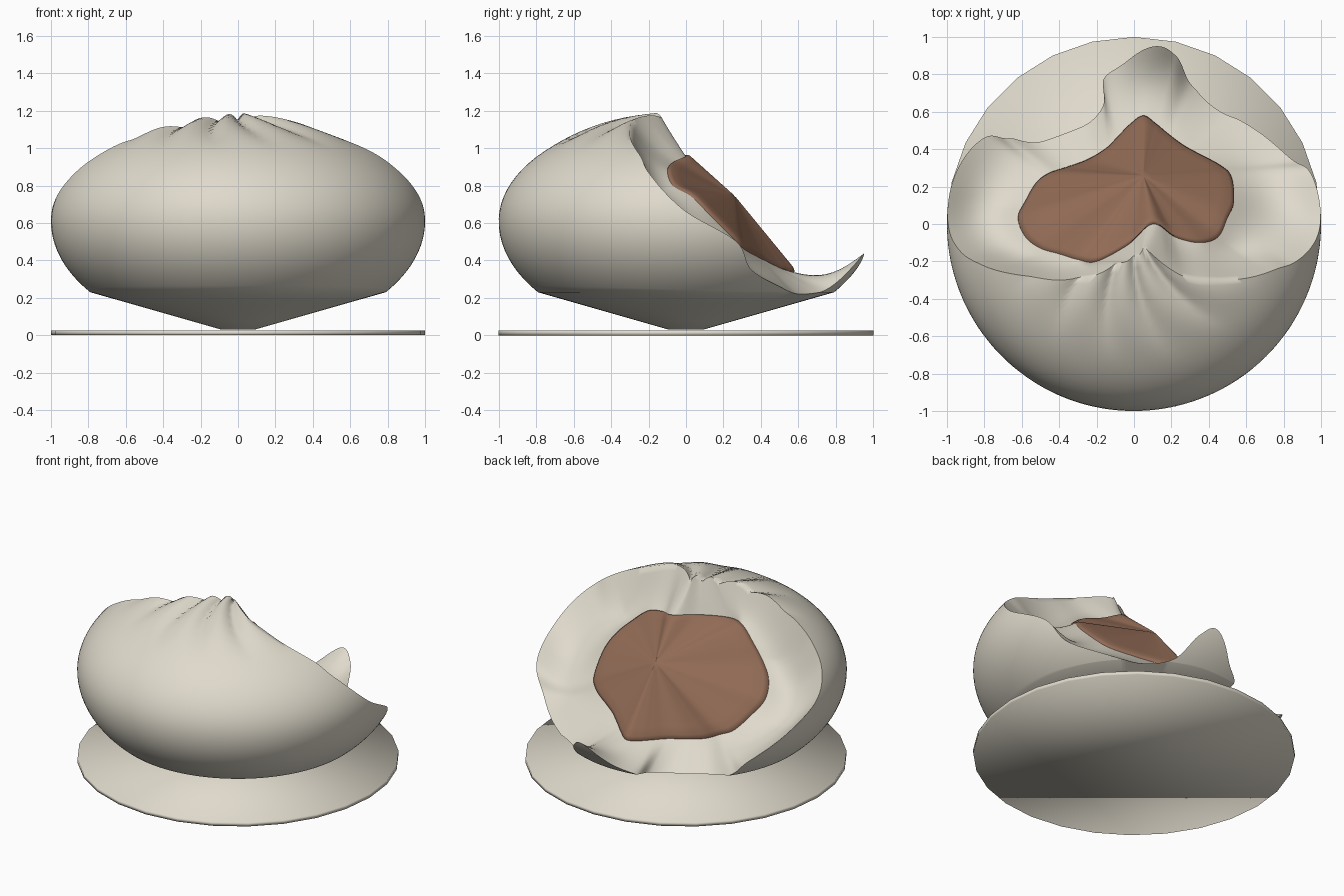
import bpy, bmesh, math
from mathutils import Vector

if "Cube" in bpy.data.objects:
    bpy.data.objects.remove(bpy.data.objects["Cube"])


def material(name, rgb):
    m = bpy.data.materials.new(name)
    m.diffuse_color = (*rgb, 1)
    m.use_nodes = True
    m.node_tree.nodes["Principled BSDF"].inputs["Base Color"].default_value = m.diffuse_color
    return m


cream = material("cream_dough", (0.74, 0.70, 0.60))
brown = material("brown_filling", (0.28, 0.145, 0.09))

# bite controls: rim azimuth (deg), rim height angle, matching filling edge x, y, z
BITE = [
    (-63, 1.41, .10, .00, .955), (-45, 1.16, .22, -.07, .92),
    (-33.7, 1.0, .35, -.10, .88), (-18.8, .68, .45, -.07, .80),
    (-13, .474, .50, .03, .74), (0, .09, .535, .12, .65),
    (15.9, -.178, .52, .25, .52), (22.7, -.433, .46, .31, .46),
    (37.3, -.60, .33, .38, .42), (53, -.69, .26, .42, .40),
    (68, -.63, .18, .48, .37), (76, -.385, .12, .53, .35),
    (82.8, -.29, .05, .575, .335), (93.3, -.53, -.02, .53, .33),
    (101.6, -.65, -.08, .47, .33), (105, -.79, -.15, .40, .33),
    (118, -.843, -.25, .34, .33), (138.7, -.773, -.36, .30, .35),
    (146, -.61, -.45, .27, .39), (150, -.395, -.52, .22, .42),
    (165, -.12, -.58, .12, .50), (180, .11, -.62, .03, .58),
    (189, .35, -.58, -.07, .66), (196, .60, -.50, -.13, .74),
    (207, .90, -.40, -.16, .84), (224, 1.137, -.30, -.19, .92),
    (246, 1.33, -.20, -.20, .94), (270, 1.39, -.03, -.11, .95),
]
SUB = 12


def control(i):
    c = list(BITE[i % len(BITE)])
    c[0] += 360 * (i // len(BITE))
    return c


def smooth_loop():
    """Closed Catmull-Rom curve through the bite controls."""
    out = []
    for i in range(len(BITE)):
        p = [control(i + k) for k in (-1, 0, 1, 2)]
        for s in range(SUB):
            t = s / SUB
            out.append([.5 * (2 * b + (c - a) * t + (2 * a - 5 * b + 4 * c - d) * t * t
                              + (3 * b - a - 3 * c + d) * t ** 3)
                        for a, b, c, d in zip(*p)])
    return out


def dough(az, th):
    """Outer bun surface: cone foot, round belly, pleats near the top."""
    if th < -.66:
        f = (th + 1.3) / .64
        r, z = .09 + .70 * f, .03 + .20 * f
    else:
        r = math.cos(th)
        z = .61 + (.57 if th > 0 else .62) * math.sin(th)
    a = math.radians(az)
    w = min(max((th - .7) / .55, 0), 1)
    w = w * w * (3 - 2 * w)
    wave = abs(math.sin(7 * (a + .5 * th))) - .6
    z += .035 * w * wave
    r += .02 * w * wave
    return Vector((r * math.cos(a), r * math.sin(a), z))


def skin(name, rings, mat, cap_first=False, cap_last=False):
    """Join closed rings of points into a smooth surface."""
    bm = bmesh.new()
    rows = [[bm.verts.new(p) for p in ring] for ring in rings]
    n = len(rings[0])
    for lo, hi in zip(rows, rows[1:]):
        for i in range(n):
            j = (i + 1) % n
            bm.faces.new((lo[i], lo[j], hi[j], hi[i]))
    if cap_first:
        bm.faces.new(rows[0][::-1])
    if cap_last:
        bm.faces.new(rows[-1])
    me = bpy.data.meshes.new(name)
    bm.to_mesh(me)
    bm.free()
    me.materials.append(mat)
    ob = bpy.data.objects.new(name, me)
    bpy.context.collection.objects.link(ob)
    bpy.ops.object.select_all(action='DESELECT')
    bpy.context.view_layer.objects.active = ob
    ob.select_set(True)
    bpy.ops.object.shade_smooth_by_angle(angle=math.radians(70))
    return ob


loop = smooth_loop()
edge = [Vector(c[2:]) for c in loop]
rim = [dough(c[0], c[1]) for c in loop]

# bun: outer wall up to the rim, then the bitten wall down to the filling
rings = []
for k in range(5):
    f = k / 5
    rings.append([dough(c[0], -1.3 + f * (min(c[1], -.66) + 1.3)) for c in loop])
for k in range(31):
    f = k / 30
    rings.append([dough(c[0], -.66 + f * (c[1] + .66)) if c[1] > -.66
                  else dough(c[0], min(c[1], -.66) - .02 * (1 - f)) for c in loop])
for k in range(1, 11):
    f = k / 10
    ring = []
    for c, p, q in zip(loop, rim, edge):
        s = p.lerp(q, f)
        steep = min(max((c[1] - .7) / .6, 0), 1)
        sag = min(max(.25 * (p.z - .2), 0), .10) * (1 - steep)
        s.z -= sag * math.sin(math.pi * f)
        ring.append(s)
    rings.append(ring)
skin("bun", rings, cream, cap_first=True)

# filling: slightly raised patch with a central ridge
centre = Vector((.05, .26, .745))
lift = Vector((0, .010, .014))
fill = [[p - lift for p in edge]]
for f in (0, .04, .15, .3, .45, .6, .75, .9, .98):
    fill.append([p.lerp(centre, f) + lift * (0.5 if f == 0 else 1) * (1 - f) for p in edge])
skin("filling", fill, brown, cap_last=True)

# paper disc under the bun
bpy.ops.mesh.primitive_cylinder_add(vertices=28, radius=1, depth=.026, location=(0, 0, .013))
disc = bpy.context.object
disc.name = "paper_disc"
disc.data.materials.append(cream)
bpy.ops.object.shade_smooth()
